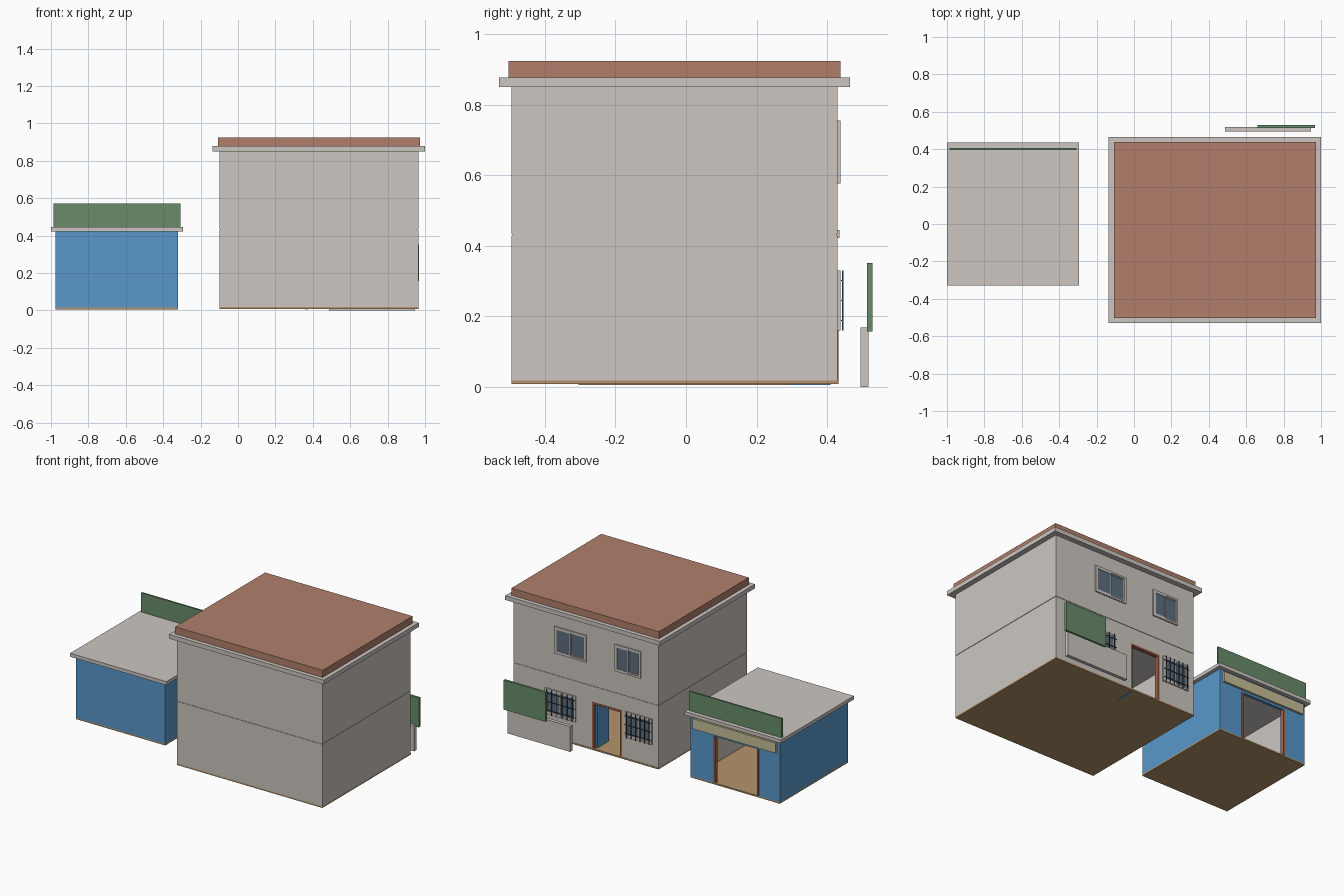
import bpy

if "Cube" in bpy.data.objects:
    bpy.data.objects.remove(bpy.data.objects["Cube"], do_unlink=True)


def material(name, rgb):
    lin = [((c / 255 + 0.055) / 1.055) ** 2.4 for c in rgb] + [1.0]
    m = bpy.data.materials.new(name)
    m.use_nodes = True
    m.diffuse_color = lin
    m.node_tree.nodes["Principled BSDF"].inputs["Base Color"].default_value = lin
    return m


PLASTER = material("warm grey plaster", (204, 198, 193))
BLUE = material("blue paint", (88, 152, 203))
ROOF = material("terracotta", (177, 127, 107))
GREEN = material("green board", (104, 140, 106))
FLOOR = material("tan floor", (180, 148, 108))
WOOD = material("brown wood", (160, 100, 72))
KHAKI = material("khaki fascia", (199, 190, 152))
GLASS = material("slate glass", (92, 110, 126))
IRON = material("dark iron", (62, 78, 96))


def box(name, x, y, z, mat):
    """Box from (low, high) pairs on each axis."""
    corners = [(a, b, c) for a in x for b in y for c in z]
    faces = [(0, 1, 3, 2), (4, 6, 7, 5), (0, 4, 5, 1), (2, 3, 7, 6), (0, 2, 6, 4), (1, 5, 7, 3)]
    mesh = bpy.data.meshes.new(name)
    mesh.from_pydata(corners, [], faces)
    mesh.materials.append(mat)
    obj = bpy.data.objects.new(name, mesh)
    bpy.context.collection.objects.link(obj)
    return obj


def grow(span, d):
    return (span[0] - d, span[1] + d)


def cut(obj, cutters):
    """Subtract the cutters, bake the result and drop the cutters."""
    for c in cutters:
        c.hide_render = True
        mod = obj.modifiers.new("cut", "BOOLEAN")
        mod.operation, mod.solver, mod.object = "DIFFERENCE", "EXACT", c
    bpy.context.view_layer.update()
    baked = bpy.data.meshes.new_from_object(obj.evaluated_get(bpy.context.evaluated_depsgraph_get()))
    obj.modifiers.clear()
    obj.data = baked
    for c in cutters:
        bpy.data.objects.remove(c, do_unlink=True)


def storey(name, x, y, z, mat, openings, lining, wall=0.02):
    """Hollow wall ring with openings in the +y facade; inner faces get the lining."""
    obj = box(name, x, y, z, mat)
    cutters = [box("room_cutter", grow(x, -wall), grow(y, -wall), grow(z, 0.02), mat)]
    for ox, oz in openings:
        cutters.append(box("opening_cutter", ox, (y[1] - 0.06, y[1] + 0.05), oz, mat))
    cut(obj, cutters)
    mesh = obj.data
    mesh.materials.clear()
    mesh.materials.append(mat)
    mesh.materials.append(lining)
    inx, iny = grow(x, -wall * 0.9), grow(y, -wall * 0.9)
    for p in mesh.polygons:
        c = p.center
        inside = inx[0] < c.x < inx[1] and iny[0] < c.y < iny[1] and abs(p.normal.z) < 0.5
        p.material_index = 1 if inside else 0


def frame(name, x, z, y, t, mat, sill=True):
    """Rectangular border of width t."""
    for i, side in enumerate(((x[0], x[0] + t), (x[1] - t, x[1]))):
        box(f"{name}_side_{i + 1}", side, y, z, mat)
    inner = grow(x, -t)
    box(name + "_head", inner, y, (z[1] - t, z[1]), mat)
    if sill:
        box(name + "_sill", inner, y, (z[0], z[0] + t), mat)


def window(name, x, z, wall_y, barred):
    frame(name + "_frame", x, z, (wall_y - 0.02, wall_y + 0.008), 0.012, PLASTER)
    mid = sum(x) / 2
    # Two sliding sashes
    for i, (a, b) in enumerate(((x[0] + 0.012, mid + 0.004), (mid - 0.004, x[1] - 0.012))):
        y0 = wall_y - 0.008 + 0.006 * i
        frame(f"{name}_sash_{i + 1}", (a, b), grow(z, -0.012), (y0, y0 + 0.01), 0.007, PLASTER)
        box(f"{name}_pane_{i + 1}", grow((a, b), -0.007), (y0 + 0.003, y0 + 0.007), grow(z, -0.019), GLASS)
    # Security grille
    if barred:
        r = 0.002
        y = (wall_y + 0.013, wall_y + 0.017)
        for i in range(6):
            bx = x[0] + (x[1] - x[0]) * (i + 0.5) / 6
            box(f"{name}_bar_{i + 1}", (bx - r, bx + r), y, z, IRON)
        for i in range(3):
            bz = z[0] + (z[1] - z[0]) * (i + 0.5) / 3
            box(f"{name}_rail_{i + 1}", x, (wall_y + 0.009, wall_y + 0.013), (bz - r, bz + r), IRON)


# House
HX, HY = (-0.10, 0.965), (-0.495, 0.43)
LOW, HIGH = (0.16, 0.33), (0.577, 0.755)
ground_windows = [((-0.055, 0.14), LOW), ((0.505, 0.73), LOW)]
upper_windows = [((0.028, 0.217), HIGH), ((0.427, 0.663), HIGH)]
door_x, door_z = (0.167, 0.385), (0.0, 0.325)

box("house_floor", HX, (HY[0], HY[1] + 0.002), (0.008, 0.018), FLOOR)
storey("house_ground_walls", HX, HY, (0.018, 0.430), PLASTER,
       ground_windows + [(door_x, door_z)], PLASTER)
box("house_middle_slab", grow(HX, -0.003), grow(HY, -0.003), (0.430, 0.434), PLASTER)
storey("house_upper_walls", HX, HY, (0.434, 0.85), PLASTER, upper_windows, PLASTER)
box("house_eaves", grow(HX, 0.035), grow(HY, 0.035), (0.85, 0.878), PLASTER)
box("house_roof", grow(HX, 0.008), grow(HY, 0.008), (0.878, 0.925), ROOF)
for i, (wx, wz) in enumerate(ground_windows):
    window(f"ground_window_{i + 1}", wx, wz, HY[1], True)
for i, (wx, wz) in enumerate(upper_windows):
    window(f"upper_window_{i + 1}", wx, wz, HY[1], False)

# Entrance with its leaf standing open
frame("entrance_frame", door_x, (0.018, door_z[1]), (HY[1] - 0.022, HY[1] + 0.003), 0.012, WOOD, False)
box("entrance_door", (0.362, 0.372), (0.29, 0.41), (0.005, 0.31), BLUE)

# Low yard wall and board
box("yard_wall", (0.487, 0.945), (0.495, 0.518), (0.0, 0.168), PLASTER)
box("yard_board", (0.66, 0.967), (0.513, 0.529), (0.157, 0.352), GREEN)

# Shop
SX, SY = (-0.975, -0.32), (-0.305, 0.41)
shop_x, shop_z = (-0.822, -0.488), (0.0, 0.325)
box("shop_floor", SX, SY, (0.006, 0.016), FLOOR)
storey("shop_walls", SX, SY, (0.016, 0.422), BLUE, [(shop_x, shop_z)], PLASTER)
box("shop_roof", grow(SX, 0.025), grow(SY, 0.025), (0.422, 0.445), PLASTER)
box("shop_sign_board", (-0.987, -0.308), (0.395, 0.407), (0.445, 0.572), GREEN)
box("shop_fascia", (-0.953, -0.345), (0.41, 0.424), (0.34, 0.408), KHAKI)
for i, px in enumerate(((shop_x[0], shop_x[0] + 0.014), (shop_x[1] - 0.014, shop_x[1]))):
    box(f"shop_post_{i + 1}", px, (SY[1] - 0.022, SY[1] + 0.003), (0.016, shop_z[1]), WOOD)
